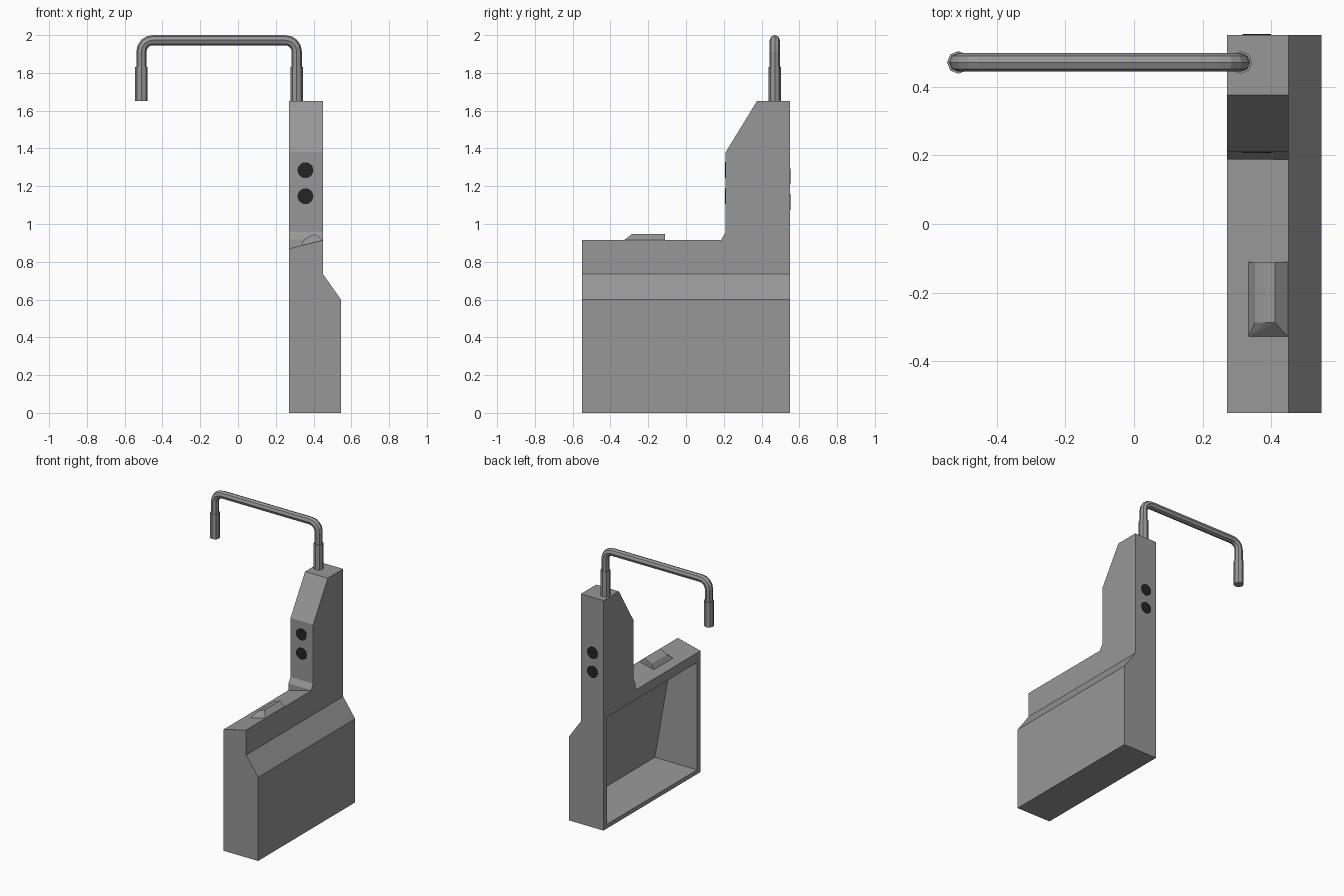
import bpy, bmesh, math
from mathutils import Vector

if "Cube" in bpy.data.objects:
    bpy.data.objects.remove(bpy.data.objects["Cube"])


def material(name, v):
    m = bpy.data.materials.new(name)
    m.diffuse_color = (v, v, v, 1)
    m.use_nodes = True
    m.node_tree.nodes["Principled BSDF"].inputs["Base Color"].default_value = m.diffuse_color
    return m


GREY = material("mid grey", 0.31)
BLACK = material("near black", 0.018)


def to_object(name, bm, mat):
    bmesh.ops.recalc_face_normals(bm, faces=bm.faces)
    mesh = bpy.data.meshes.new(name)
    bm.to_mesh(mesh)
    bm.free()
    mesh.materials.append(mat)
    ob = bpy.data.objects.new(name, mesh)
    bpy.context.collection.objects.link(ob)
    return ob


def prism(name, profile, axis, a, b, mat=GREY):
    """Extrude a profile along x (profile is y,z) or y (profile is x,z)."""
    place = (lambda p, d: (d, *p)) if axis == "x" else (lambda p, d: (p[0], d, p[1]))
    bm = bmesh.new()
    face = bm.faces.new([bm.verts.new(place(p, a)) for p in profile])
    out = bmesh.ops.extrude_face_region(bm, geom=[face])
    step = Vector((b - a, 0, 0)) if axis == "x" else Vector((0, b - a, 0))
    bmesh.ops.translate(bm, vec=step, verts=[v for v in out["geom"] if isinstance(v, bmesh.types.BMVert)])
    return to_object(name, bm, mat)


def hull(name, points):
    bm = bmesh.new()
    for p in points:
        bm.verts.new(p)
    bmesh.ops.convex_hull(bm, input=bm.verts)
    bmesh.ops.dissolve_limit(bm, angle_limit=math.radians(2), verts=bm.verts, edges=bm.edges)
    return to_object(name, bm, GREY)


def cut(target, cutter):
    mod = target.modifiers.new("cut", "BOOLEAN")
    mod.operation, mod.solver, mod.object = "DIFFERENCE", "EXACT", cutter
    bpy.context.view_layer.objects.active = target
    bpy.ops.object.modifier_apply(modifier=mod.name)
    bpy.data.objects.remove(cutter)


# main housing: side profile, low arm in front and tall post at the back
body = prism("housing", [(-.55, 0), (.55, 0), (.55, 1.65), (.375, 1.65), (.21, 1.38),
                         (.21, .957), (.185, .915), (-.55, .915)], "x", .27, .545)
# outer shoulder
cut(body, prism("shoulder_cutter", [(.45, .735), (.45, 2), (.7, 2), (.7, .38)], "y", -1, 1))
# arm top sloping down to the inner side
cut(body, prism("slope_cutter", [(.2, .8525), (.6, .9515), (.6, 1.2), (.2, 1.2)], "y", -1, .187))
# tapered pocket in the inner side
pocket = []
for s in (-1, 1):
    for x in (.2, .27):
        pocket += [(x, s * .51, .03), (x, s * .51, .80)]
    pocket += [(.52, s * .39, .10), (.43, s * .433, .76)]
cut(body, hull("pocket_cutter", pocket))

# raised latch on the arm
hull("arm_latch",
     [(x, y, z) for x, z in ((.333, .875), (.448, .905)) for y in (-.328, -.11)]
     + [(.333, y, .886) for y in (-.328, -.11)] + [(.448, y, .915) for y in (-.328, -.11)]
     + [(x, y, z) for x, z in ((.352, .921), (.381, .936), (.41, .946)) for y in (-.287, -.11)])


# dark round ports on the front and back of the post
def port(name, y, z):
    n = 20
    ring = [(.357 + .042 * math.cos(2 * math.pi * i / n), z + .042 * math.sin(2 * math.pi * i / n)) for i in range(n)]
    prism(name, ring, "y", y - .003, y + .003, BLACK)


for label, y, heights in (("front", .21, (1.285, 1.147)), ("back", .55, (1.253, 1.116))):
    for i, z in enumerate(heights):
        port(f"{label}_port_{i + 1}", y, z)

# bent tube with thicker sleeves at both ends
CX, HALF, TOP, BEND, SIDES = -.1, .411, 1.973, .06, 8
right = [(HALF, 1.65, .033, 90), (HALF, 1.83, .033, 90), (HALF, 1.83, .027, 90)]
for i in range(5):
    a = math.radians(22.5 * i)
    right.append((HALF - BEND + BEND * math.cos(a), TOP - BEND + BEND * math.sin(a), .027, 90 + 22.5 * i))
path = right + [(-x, z, r, 360 - t) for x, z, r, t in reversed(right)]
bm = bmesh.new()
rings = []
for x, z, r, t in path:
    t = math.radians(t)
    normal = Vector((math.sin(t), 0, -math.cos(t)))
    centre = Vector((CX + x, .47, z))
    rings.append([bm.verts.new(centre + r * (math.cos(a) * normal + math.sin(a) * Vector((0, 1, 0))))
                  for a in (2 * math.pi * k / SIDES for k in range(SIDES))])
for p, q in zip(rings, rings[1:]):
    for k in range(SIDES):
        j = (k + 1) % SIDES
        bm.faces.new((p[k], p[j], q[j], q[k]))
bm.faces.new(rings[0])
bm.faces.new(rings[-1])
to_object("bent_tube", bm, GREY)
